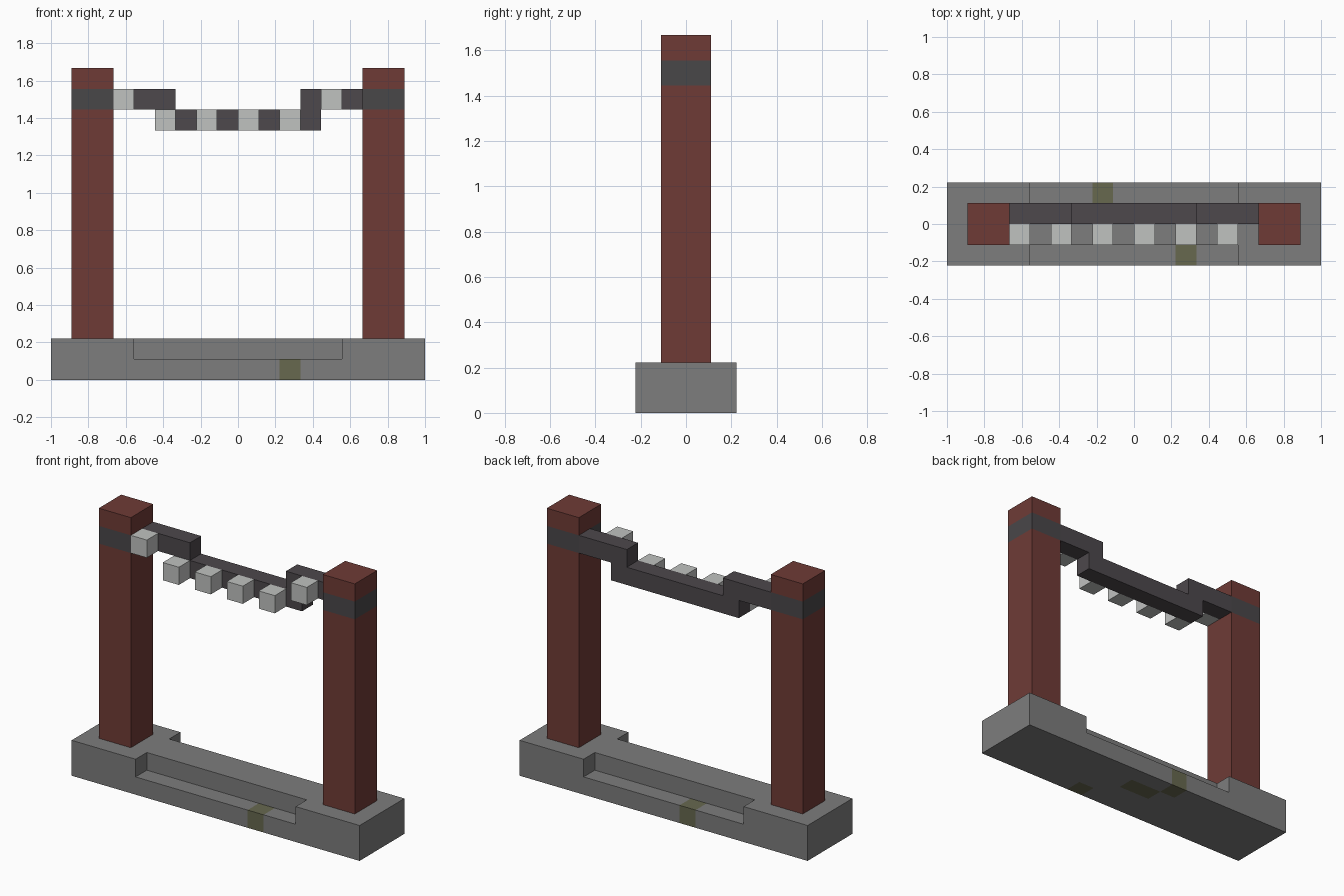
import bpy
import bmesh
from mathutils import Vector

U = 1 / 9  # one block of the model

if "Cube" in bpy.data.objects:
    bpy.data.objects.remove(bpy.data.objects["Cube"], do_unlink=True)


def linear(c):
    c /= 255
    return c / 12.92 if c <= 0.04045 else ((c + 0.055) / 1.055) ** 2.4


def material(name, *rgb):
    m = bpy.data.materials.new(name)
    m.use_nodes = True
    colour = [linear(c) for c in rgb] + [1]
    m.diffuse_color = colour
    m.node_tree.nodes["Principled BSDF"].inputs["Base Color"].default_value = colour
    return m


stone = material("stone grey", 125, 125, 125)
moss = material("moss green", 103, 104, 79)
red = material("dark red", 111, 59, 54)
band = material("band charcoal", 73, 71, 73)
rope = material("rope charcoal", 77, 72, 76)
paper = material("pale grey", 192, 194, 192)


def add(name, bm, *mats):
    bmesh.ops.recalc_face_normals(bm, faces=bm.faces)
    me = bpy.data.meshes.new(name)
    bm.to_mesh(me)
    bm.free()
    ob = bpy.data.objects.new(name, me)
    bpy.context.collection.objects.link(ob)
    for m in mats:
        me.materials.append(m)
    return ob


def box(lo, hi):
    """A box between two corners given in blocks."""
    lo, hi = Vector(lo) * U, Vector(hi) * U
    bm = bmesh.new()
    bmesh.ops.create_cube(bm, size=1)
    bmesh.ops.scale(bm, vec=hi - lo, verts=bm.verts)
    bmesh.ops.translate(bm, vec=(lo + hi) / 2, verts=bm.verts)
    return bm


def slice_at(bm, axis, *cuts):
    """Cut edges through the mesh at block positions along an axis."""
    normal = Vector((axis == 0, axis == 1, axis == 2))
    for c in cuts:
        bmesh.ops.bisect_plane(bm, geom=bm.verts[:] + bm.edges[:] + bm.faces[:],
                               plane_co=normal * c * U, plane_no=normal)


# Stone base with a long step cut into the front and back
base = add("base", box((-9, -2, 0), (9, 2, 2)), stone, moss)
for side in (-1, 1):
    cutter = add("step_cutter", box((-5, 2 * side - 1, 1), (5, 2 * side + 1, 3)))
    cutter.hide_render = True
    mod = base.modifiers.new("step", "BOOLEAN")
    mod.operation, mod.solver, mod.object = "DIFFERENCE", "EXACT", cutter
    bpy.context.view_layer.objects.active = base
    bpy.ops.object.modifier_apply(modifier=mod.name)
    bpy.data.objects.remove(cutter, do_unlink=True)

# Mossy blocks in the lower layer: x range, y range
MOSSY = [(2, 3, -2, -1), (-2, -1, 1, 2), (-1, 1, 0, 1)]
bm = bmesh.new()
bm.from_mesh(base.data)
slice_at(bm, 0, -2, -1, 1, 2, 3)
slice_at(bm, 1, -1, 0, 1)
slice_at(bm, 2, 1)
for f in bm.faces:
    # step just inside the surface to find the block behind the face
    p = f.calc_center_median() / U - f.normal * 0.1
    f.material_index = int(p.z < 1 and any(
        a < p.x < b and c < p.y < d for a, b, c, d in MOSSY))
bm.to_mesh(base.data)
bm.free()

# Two red posts with a dark band
for name, x in (("right_post", -8), ("left_post", 6)):
    bm = box((x, -1, 2), (x + 2, 1, 15))
    slice_at(bm, 2, 13, 14)
    for f in bm.faces:
        f.material_index = int(13 < f.calc_center_median().z / U < 14)
    add(name, bm, red, band)

# Sagging rope: a stepped outline given depth
half = [(4, 12), (4, 13), (6, 13), (6, 14), (3, 14), (3, 13)]
outline = half + [(-x, z) for x, z in reversed(half)]
bm = bmesh.new()
face = bm.faces.new([bm.verts.new((x * U, 0, z * U)) for x, z in outline])
ext = bmesh.ops.extrude_face_region(bm, geom=[face], use_keep_orig=True)
bmesh.ops.translate(bm, vec=(0, U, 0),
                    verts=[v for v in ext["geom"] if isinstance(v, bmesh.types.BMVert)])
add("rope", bm, rope)

# Pale paper blocks hung along the front of the rope
for i, x in enumerate(range(-6, 5, 2)):
    z = 13 if i in (0, 5) else 12
    add(f"paper_block_{i + 1}", box((x, -1, z), (x + 1, 0, z + 1)), paper)
